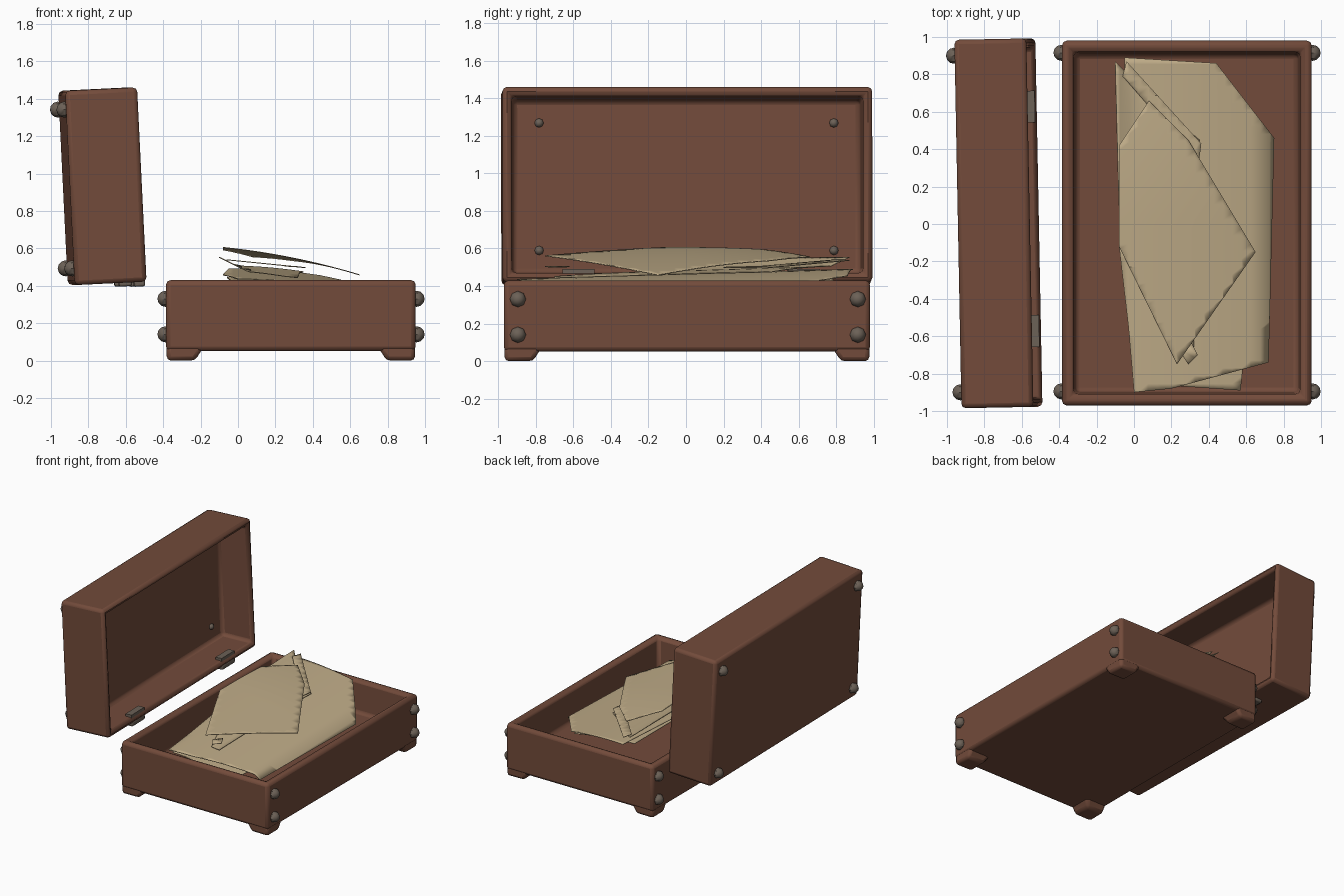
import bpy, bmesh, math
from mathutils import Matrix, Vector

if "Cube" in bpy.data.objects:
    bpy.data.objects.remove(bpy.data.objects["Cube"])

def material(name, rgb):
    m = bpy.data.materials.new(name)
    m.diffuse_color = (*rgb, 1)
    m.use_nodes = True
    m.node_tree.nodes["Principled BSDF"].inputs["Base Color"].default_value = m.diffuse_color
    return m

LEATHER = material("brown leather", (0.17, 0.07, 0.043))
PAPER = material("old paper", (0.52, 0.41, 0.245))
METAL = material("dull metal", (0.15, 0.12, 0.095))

def finish(bm, name, mat, matrix=Matrix(), bevel=0, segs=2, solid=0):
    bmesh.ops.recalc_face_normals(bm, faces=bm.faces)
    me = bpy.data.meshes.new(name)
    bm.to_mesh(me)
    bm.free()
    me.materials.append(mat)
    ob = bpy.data.objects.new(name, me)
    bpy.context.collection.objects.link(ob)
    ob.matrix_world = matrix
    if bevel:
        b = ob.modifiers.new("bevel", 'BEVEL')
        b.width, b.segments, b.limit_method = bevel, segs, 'ANGLE'
    if solid:
        ob.modifiers.new("thickness", 'SOLIDIFY').thickness = solid
    bpy.context.view_layer.objects.active = ob
    for o in bpy.context.selected_objects:
        o.select_set(False)
    ob.select_set(True)
    bpy.ops.object.shade_smooth_by_angle(angle=math.radians(40))
    return ob

def box(name, mat, lo, hi, matrix=Matrix(), bevel=0):
    bm = bmesh.new()
    bmesh.ops.create_cube(bm, size=1)
    for v in bm.verts:
        v.co = [(l + h) / 2 + c * (h - l) for l, h, c in zip(lo, hi, v.co)]
    return finish(bm, name, mat, matrix, bevel)

def tray(name, size, rim, depth, matrix):
    """Open box centred on the origin, opening towards local +z."""
    bm = bmesh.new()
    bmesh.ops.create_cube(bm, size=1)
    for v in bm.verts:
        v.co = [c * s for c, s in zip(v.co, size)]
    bm.faces.ensure_lookup_table()
    top = max(bm.faces, key=lambda f: f.calc_center_median().z)
    bmesh.ops.inset_region(bm, faces=[top], thickness=rim, use_even_offset=True)
    bmesh.ops.inset_region(bm, faces=[top], thickness=0.012, use_even_offset=True)
    for v in top.verts:
        v.co.z -= depth
    return finish(bm, name, LEATHER, matrix, 0.025)

def stud(name, pos, r, matrix=Matrix()):
    bm = bmesh.new()
    bmesh.ops.create_uvsphere(bm, u_segments=8, v_segments=6, radius=r)
    return finish(bm, name, METAL, matrix @ Matrix.Translation(pos) @ Matrix.Rotation(math.pi / 2, 4, 'Y'))

# Base tray
X0, X1, Y0, Y1 = -0.385, 0.95, -0.97, 0.98
CX, CY = (X0 + X1) / 2, (Y0 + Y1) / 2
tray("base_tray", (X1 - X0, Y1 - Y0, 0.38), 0.06, 0.26, Matrix.Translation((CX, CY, 0.24)))

# Corner feet, sloped on the inner sides, and side studs
for sx in (-1, 1):
    for sy in (-1, 1):
        bm = bmesh.new()
        bmesh.ops.create_cube(bm, size=1)
        ox, oy = (X1 - X0) / 2, (Y1 - Y0) / 2
        for v in bm.verts:
            reach = 0.21 if v.co.z > 0 else 0.155
            inx, iny = (v.co.x * sx < 0), (v.co.y * sy < 0)
            v.co = (CX + sx * (ox - (reach if inx else 0.004)),
                    CY + sy * (oy - (reach if iny else 0.004)), 0.085 if v.co.z > 0 else 0)
        finish(bm, "base_foot", LEATHER, bevel=0.022)
        for z in (0.14, 0.33):
            stud("base_stud", (0.955 if sx > 0 else -0.388, 0.01 + sy * 0.905, z), 0.043)

# Lid, standing open behind the left side, slightly tilted and turned
LID = (Matrix.Translation((-0.725, 0.004, 0.932)) @ Matrix.Rotation(math.radians(1.1), 4, 'Z')
       @ Matrix.Rotation(math.radians(-2.8), 4, 'Y'))
tray("lid", (1.04, 1.97, 0.385), 0.048, 0.265, LID @ Matrix.Rotation(math.pi / 2, 4, 'Y'))
for sy in (-1, 1):
    for z in (-0.43, 0.42):
        stud("lid_stud", (-0.2, sy * 0.9, z), 0.043, LID)
    for z in (-0.34, 0.34):
        stud("lid_inner_stud", (-0.075, sy * 0.785, z), 0.025, LID)
    # Hinge leaf on the inside of the lower wall, knuckles below
    y = sy * 0.6 + 0.02
    box("hinge_leaf", METAL, (0.13, y - 0.085, -0.475), (0.185, y + 0.085, -0.45), LID)
    box("hinge_knuckle", METAL, (0.05, y - 0.085, -0.54), (0.12, y + 0.085, -0.51), LID, 0.01)
    box("hinge_knuckle", METAL, (0.13, y - 0.085, -0.545), (0.19, y + 0.085, -0.505), LID, 0.01)

# Loose curved sheets of paper
def sheet(name, outline, height):
    bm = bmesh.new()
    bm.faces.new([bm.verts.new((x, y, 0)) for x, y in outline])
    for axis, n in (((1, 0, 0), 20), ((0, 1, 0), 24)):
        for i in range(-n, n):
            bmesh.ops.bisect_plane(bm, geom=bm.verts[:] + bm.edges[:] + bm.faces[:],
                                   plane_co=Vector(axis) * (i + 0.5) / n, plane_no=axis)
    for v in bm.verts:
        v.co.z = height(v.co.x, v.co.y)
    return finish(bm, name, PAPER, solid=0.005)

def low(x, y):
    return 0.465 - 0.18 * x * x + 0.03 * y - 0.7 * max(0, x - 0.68)

def top_z(x, y):
    t = x + 0.08
    return 0.607 - 0.1 * t - 0.138 * t * t - 0.07 * max(0, y) ** 2

sheet("bottom_sheet", [(-0.06, 0.75), (0, -0.85), (0.57, -0.89), (0.7, 0.4), (0.45, 0.8)],
      lambda x, y: low(x, y) - 0.04)
sheet("lower_sheet", [(-0.05, 0.89), (-0.08, -0.12), (-0.03, -0.55), (0, -0.9), (0.2, -0.88),
                      (0.72, -0.74), (0.75, 0.46), (0.44, 0.86)], low)
sheet("middle_sheet", [(-0.1, 0.87), (-0.08, 0.1), (0.25, -0.7), (0.32, -0.7), (0.33, 0.2),
                       (0.35, 0.45), (0.08, 0.68)],
      lambda x, y: max(0.555 - 0.5 * (x + 0.1), low(x, y) + 0.02))
sheet("folded_strip", [(-0.04, 0.87), (-0.06, 0.79), (0.28, 0.4), (0.33, 0.2), (0.36, 0.43)],
      lambda x, y: 0.535 - 0.1 * x)
sheet("small_flap", [(0.25, -0.69), (0.29, -0.75), (0.34, -0.7), (0.3, -0.62)],
      lambda x, y: 0.52 - 0.05 * x)
sheet("top_sheet", [(-0.08, 0.42), (-0.08, -0.12), (0.23, -0.75), (0.65, -0.15),
                    (0.29, 0.45), (0.08, 0.66)], top_z)
